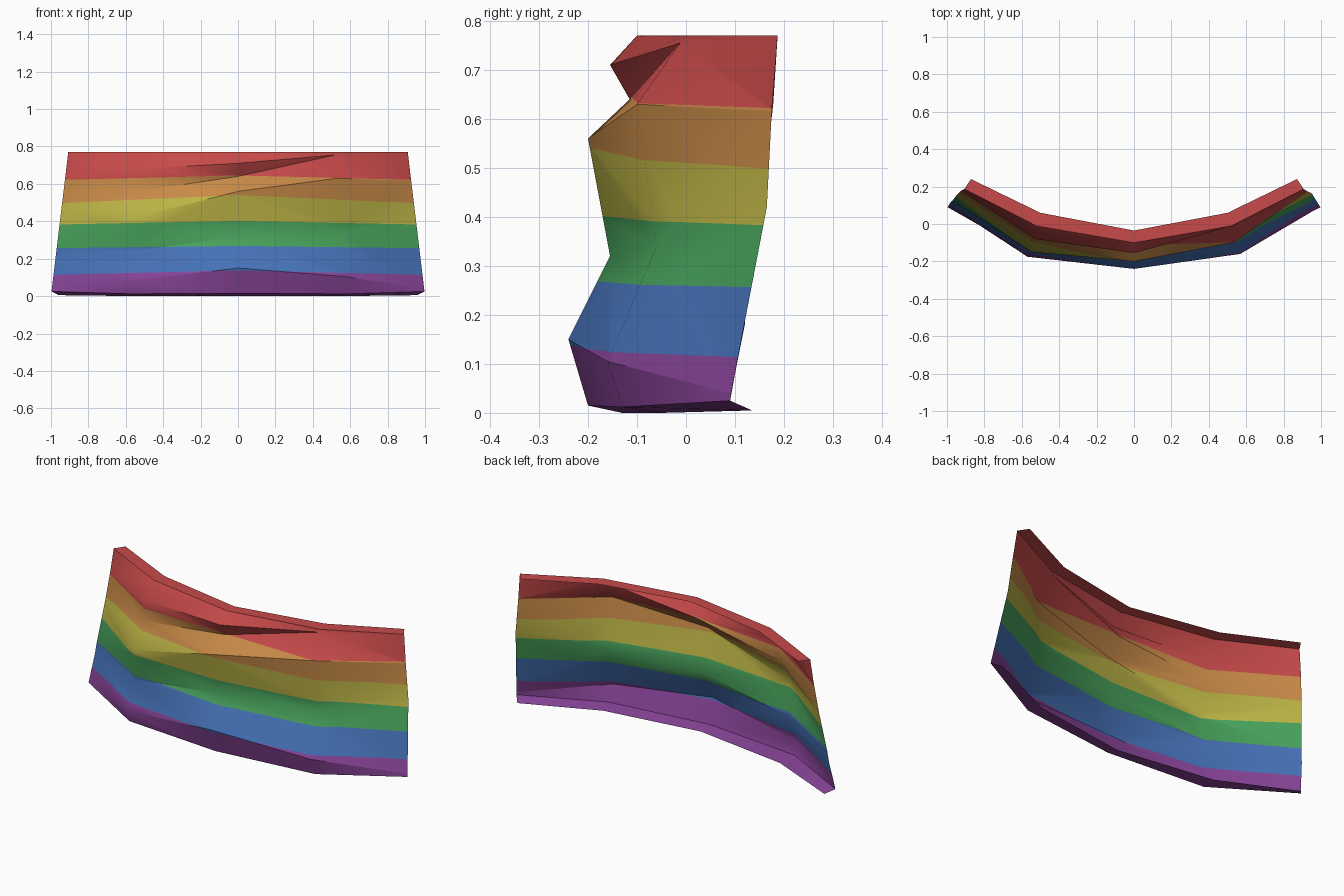
import bpy, bmesh
from mathutils import Vector

if "Cube" in bpy.data.objects:
    bpy.data.objects.remove(bpy.data.objects["Cube"])


def linear(c):
    c /= 255
    return c / 12.92 if c <= 0.04045 else ((c + 0.055) / 1.055) ** 2.4


# One material per rainbow stripe, bottom to top
COLOURS = [("purple", (136, 68, 152)), ("blue", (70, 114, 184)),
           ("green", (72, 162, 92)), ("yellow", (188, 180, 70)),
           ("orange", (200, 138, 72)), ("red", (200, 74, 74))]

# Vertical folds of the cloth at five stations across it, as (y, z):
# back of top lip, top edge, ridge, valley, ridge, valley, ridge, bottom edge, back of bottom lip
FOLDS = [
    (-1.00, [(.24, .77), (.187, .77), (.178, .63), (.16, .47), (.125, .245),
             (.12, .18), (.10, .08), (.09, .025), (.135, .005)]),
    (-0.575, [(.06, .77), (-.01, .77), (-.08, .68), (-.075, .56), (-.15, .42),
              (-.12, .24), (-.175, .08), (-.15, .012), (-.05, 0)]),
    (0.00, [(-.035, .77), (-.10, .77), (-.155, .71), (-.115, .64), (-.20, .56),
            (-.155, .32), (-.24, .15), (-.20, .015), (-.13, 0)]),
    (0.575, [(.06, .77), (-.01, .77), (-.01, .765), (-.012, .755), (-.10, .63),
             (-.06, .34), (-.16, .105), (-.13, .012), (-.05, 0)]),
    (1.00, [(.24, .77), (.187, .77), (.186, .76), (.185, .745), (.175, .615),
            (.165, .42), (.092, .04), (.09, .025), (.135, .005)]),
]

# Stripe borders: height in the middle, drop towards the ends
BORDERS = [(.138, .025), (.268, .012), (.402, .02), (.54, .045), (.645, .025)]

# Folded sheet, tapering towards the top
bm = bmesh.new()
columns = []
for x, fold in FOLDS:
    column = []
    for i, (y, z) in enumerate(fold):
        lip = 0.96 if i in (0, len(fold) - 1) else 1.0
        column.append(bm.verts.new((x * (1 - 0.12 * z) * lip, y, z)))
    columns.append(column)
for a, b in zip(columns, columns[1:]):
    for i in range(len(a) - 1):
        bm.faces.new((a[i], a[i + 1], b[i + 1], b[i]))
bmesh.ops.triangulate(bm, faces=bm.faces[:])

# Cut the stripe borders into each half
for height, drop in BORDERS:
    for side in (-1, 1):
        faces = [f for f in bm.faces if f.calc_center_median().x * side > 0]
        edges = {e for f in faces for e in f.edges}
        verts = {v for f in faces for v in f.verts}
        bmesh.ops.bisect_plane(bm, geom=list(verts) + list(edges) + faces, dist=1e-5,
                               plane_co=Vector((0, 0, height)),
                               plane_no=Vector((drop * side, 0, 1)).normalized())

# Colour by height
for f in bm.faces:
    c = f.calc_center_median()
    f.material_index = sum(c.z > h - d * abs(c.x) for h, d in BORDERS)
    f.smooth = True
bm.normal_update()

mesh = bpy.data.meshes.new("striped_cloth")
bm.to_mesh(mesh)
bm.free()
for name, rgb in COLOURS:
    mat = bpy.data.materials.new(name)
    mat.diffuse_color = (*[linear(c) for c in rgb], 1)
    mat.use_nodes = True
    mat.node_tree.nodes["Principled BSDF"].inputs["Base Color"].default_value = mat.diffuse_color
    mesh.materials.append(mat)
cloth = bpy.data.objects.new("striped_cloth", mesh)
bpy.context.collection.objects.link(cloth)
bpy.context.view_layer.objects.active = cloth
cloth.select_set(True)
bpy.ops.object.shade_smooth_by_angle(angle=0.6)
